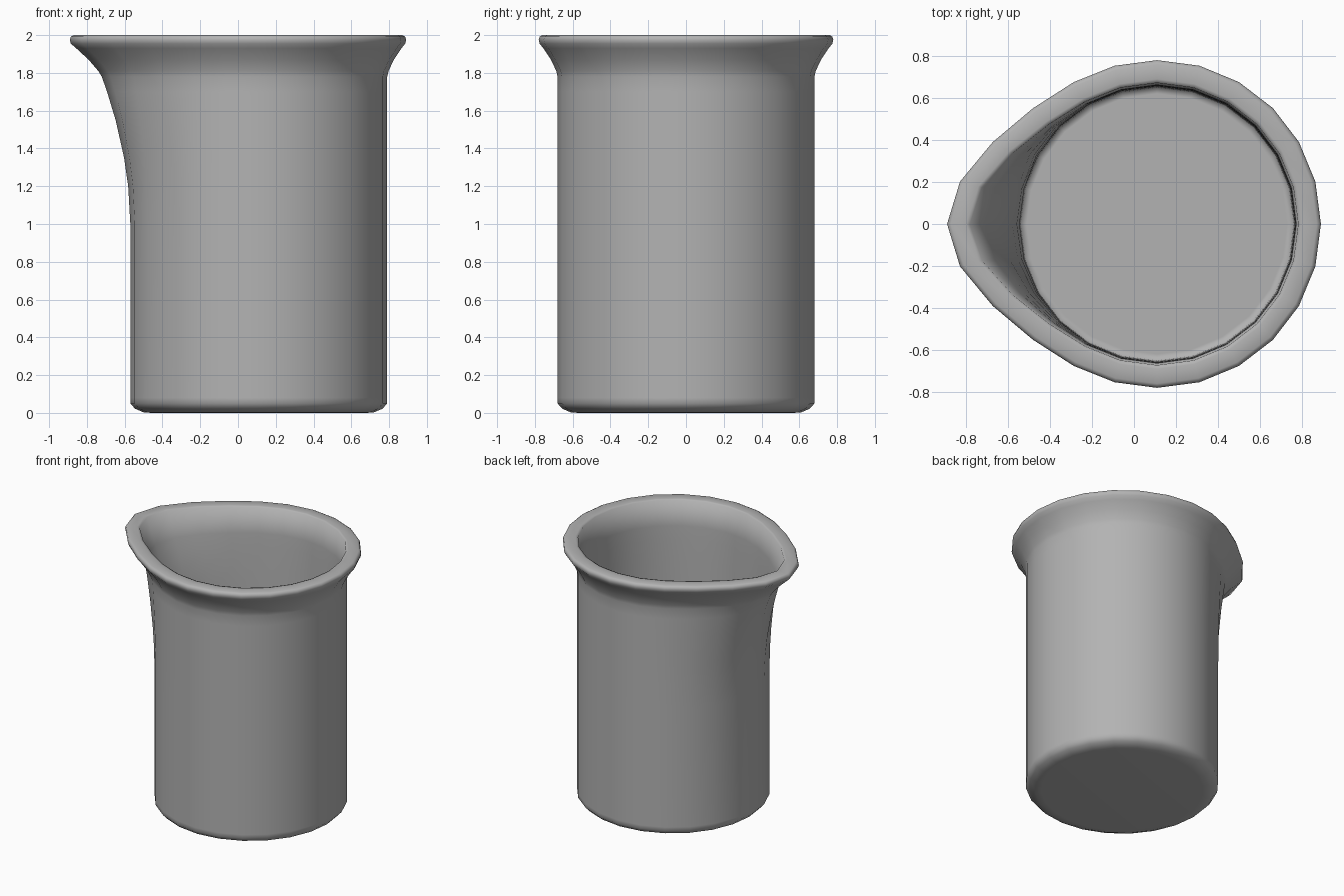
import bpy, bmesh, math

cube = bpy.data.objects.get("Cube")
if cube:
    bpy.data.objects.remove(cube)

SIDES = 24
CENTRE_X = 0.11      # the body sits off-centre because the spout adds width
SPOUT_REACH = 0.22

grey = bpy.data.materials.new("light_grey")
grey.use_nodes = True
colour = (0.45, 0.45, 0.45, 1)
grey.diffuse_color = colour
grey.node_tree.nodes["Principled BSDF"].inputs["Base Color"].default_value = colour

# Wall profile (radius, height): underside, outer wall, rolled rim, inner wall, floor
profile = [
    (0.57, 0.0), (0.61, 0.003), (0.655, 0.022), (0.68, 0.05), (0.68, 0.08),
    (0.68, 1.0), (0.68, 1.2), (0.68, 1.35), (0.68, 1.55), (0.68, 1.7),
    (0.68, 1.78), (0.687, 1.81), (0.715, 1.87), (0.755, 1.93), (0.775, 1.955),
    (0.78, 1.975), (0.775, 1.992), (0.76, 2.0), (0.69, 2.0),
    (0.672, 1.995), (0.662, 1.8), (0.66, 1.7), (0.658, 1.55), (0.657, 1.35),
    (0.656, 1.2), (0.655, 1.0), (0.652, 0.08), (0.65, 0.05), (0.62, 0.05),
]


def spout_offset(angle, z):
    """Sideways pull of the pouring lip, strongest at the rim on the -x side."""
    rise = max(0.0, min(1.0, (z - 1.0) / 0.95))
    return SPOUT_REACH * rise ** 1.9 * max(0.0, -math.cos(angle)) ** 5


# Beaker: one ring of vertices per profile point, bridged in order
bm = bmesh.new()
rings = []
for radius, z in profile:
    ring = []
    for i in range(SIDES):
        a = math.tau * i / SIDES
        x = CENTRE_X + radius * math.cos(a) - spout_offset(a, z)
        ring.append(bm.verts.new((x, radius * math.sin(a), z)))
    rings.append(ring)
for low, high in zip(rings, rings[1:]):
    for i in range(SIDES):
        j = (i + 1) % SIDES
        bm.faces.new((low[i], low[j], high[j], high[i]))
bm.faces.new(list(reversed(rings[0])))   # underside
bm.faces.new(rings[-1])                  # inside floor
for face in bm.faces:
    face.smooth = True

mesh = bpy.data.meshes.new("beaker")
bm.to_mesh(mesh)
bm.free()
mesh.materials.append(grey)
beaker = bpy.data.objects.new("beaker", mesh)
bpy.context.collection.objects.link(beaker)
